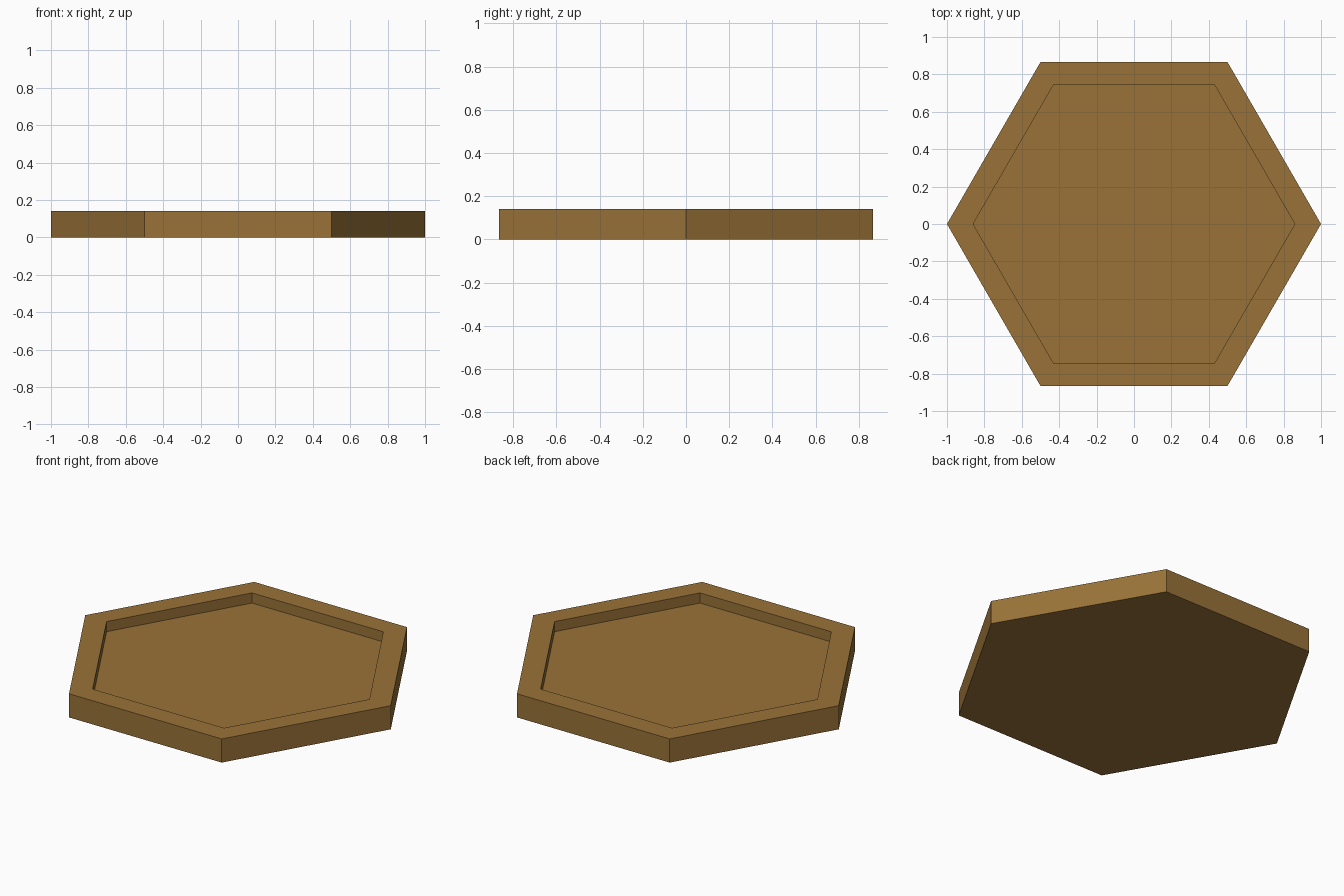
import bpy, bmesh
from math import cos, sin, pi

if "Cube" in bpy.data.objects:
    bpy.data.objects.remove(bpy.data.objects["Cube"])

OUTER, INNER = 1.0, 0.86
HEIGHT, FLOOR = 0.14, 0.08

bm = bmesh.new()


def hex_ring(radius, z):
    return [bm.verts.new((radius * cos(i * pi / 3), radius * sin(i * pi / 3), z))
            for i in range(6)]


# Rings follow the section: underside, outer rim, inner rim, recessed floor
rings = [hex_ring(r, z) for r, z in
         ((OUTER, 0), (OUTER, HEIGHT), (INNER, HEIGHT), (INNER, FLOOR))]
for low, high in zip(rings, rings[1:]):
    for i in range(6):
        j = (i + 1) % 6
        bm.faces.new((low[i], low[j], high[j], high[i]))

# Underside and floor
bm.faces.new(rings[0][::-1])
bm.faces.new(rings[-1])
bmesh.ops.recalc_face_normals(bm, faces=bm.faces)

mesh = bpy.data.meshes.new("hexagonal_tray")
bm.to_mesh(mesh)
bm.free()
tray = bpy.data.objects.new("hexagonal_tray", mesh)
bpy.context.collection.objects.link(tray)

# Brown wood colour
wood = bpy.data.materials.new("brown_wood")
wood.diffuse_color = (0.32, 0.17, 0.04, 1)
wood.use_nodes = True
wood.node_tree.nodes["Principled BSDF"].inputs["Base Color"].default_value = wood.diffuse_color
mesh.materials.append(wood)
